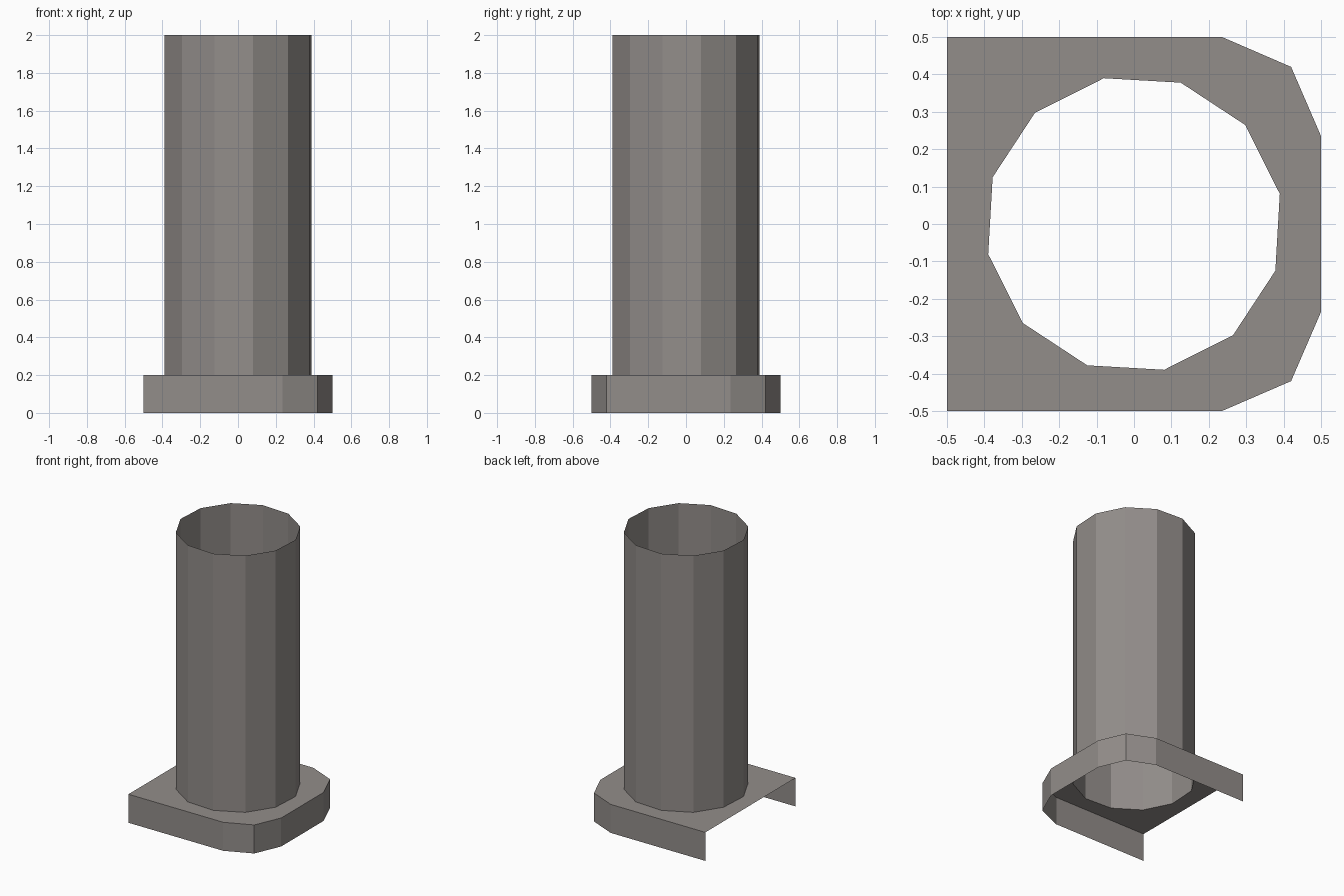
import bpy, bmesh, math

if "Cube" in bpy.data.objects:
    bpy.data.objects.remove(bpy.data.objects["Cube"])

SIDES, RADIUS, TURN = 12, 0.398, math.radians(11.7)
BASE_TOP, PIPE_TOP = 0.2, 2.0

metal = bpy.data.materials.new("warm_grey_metal")
metal.diffuse_color = (0.29, 0.268, 0.255, 1)
metal.use_nodes = True
metal.node_tree.nodes["Principled BSDF"].inputs["Base Color"].default_value = metal.diffuse_color

ring = [(RADIUS * math.cos(TURN + math.tau * i / SIDES),
         RADIUS * math.sin(TURN + math.tau * i / SIDES)) for i in range(SIDES)]

# Half of the base outline, mirrored in y: rounded on +x, square on -x
half = [(0.5, 0.235), (0.42, 0.42), (0.235, 0.5), (-0.5, 0.5)]
outline = [(x, -y) for x, y in reversed(half)] + half


def finish(bm, name):
    mesh = bpy.data.meshes.new(name)
    bm.to_mesh(mesh)
    bm.free()
    mesh.materials.append(metal)
    bpy.context.collection.objects.link(bpy.data.objects.new(name, mesh))


def wall(bm, points, low, high, closed):
    """Outward-facing thin wall along a counter-clockwise outline."""
    bottom = [bm.verts.new((x, y, low)) for x, y in points]
    top = [bm.verts.new((x, y, high)) for x, y in points]
    n = len(points)
    for i in range(n if closed else n - 1):
        j = (i + 1) % n
        bm.faces.new((bottom[i], bottom[j], top[j], top[i]))
    return top


def loop_edges(bm, verts):
    edges = []
    for a, b in zip(verts, verts[1:] + verts[:1]):
        edges.append(bm.edges.get((a, b)) or bm.edges.new((a, b)))
    return edges


# Open pipe standing on the base
bm = bmesh.new()
wall(bm, ring, BASE_TOP, PIPE_TOP, True)
finish(bm, "pipe")

# Base: skirt open at the -x side, and a top plate with the pipe hole
bm = bmesh.new()
rim = wall(bm, outline, 0, BASE_TOP, False)
hole = [bm.verts.new((x, y, BASE_TOP)) for x, y in ring]
edges = loop_edges(bm, rim) + loop_edges(bm, hole)
bmesh.ops.triangle_fill(bm, edges=edges, use_beauty=True, normal=(0, 0, 1))
bm.normal_update()
for f in bm.faces:
    if abs(f.normal.z) > 0.9 and f.normal.z < 0:
        f.normal_flip()
finish(bm, "base_flange")
